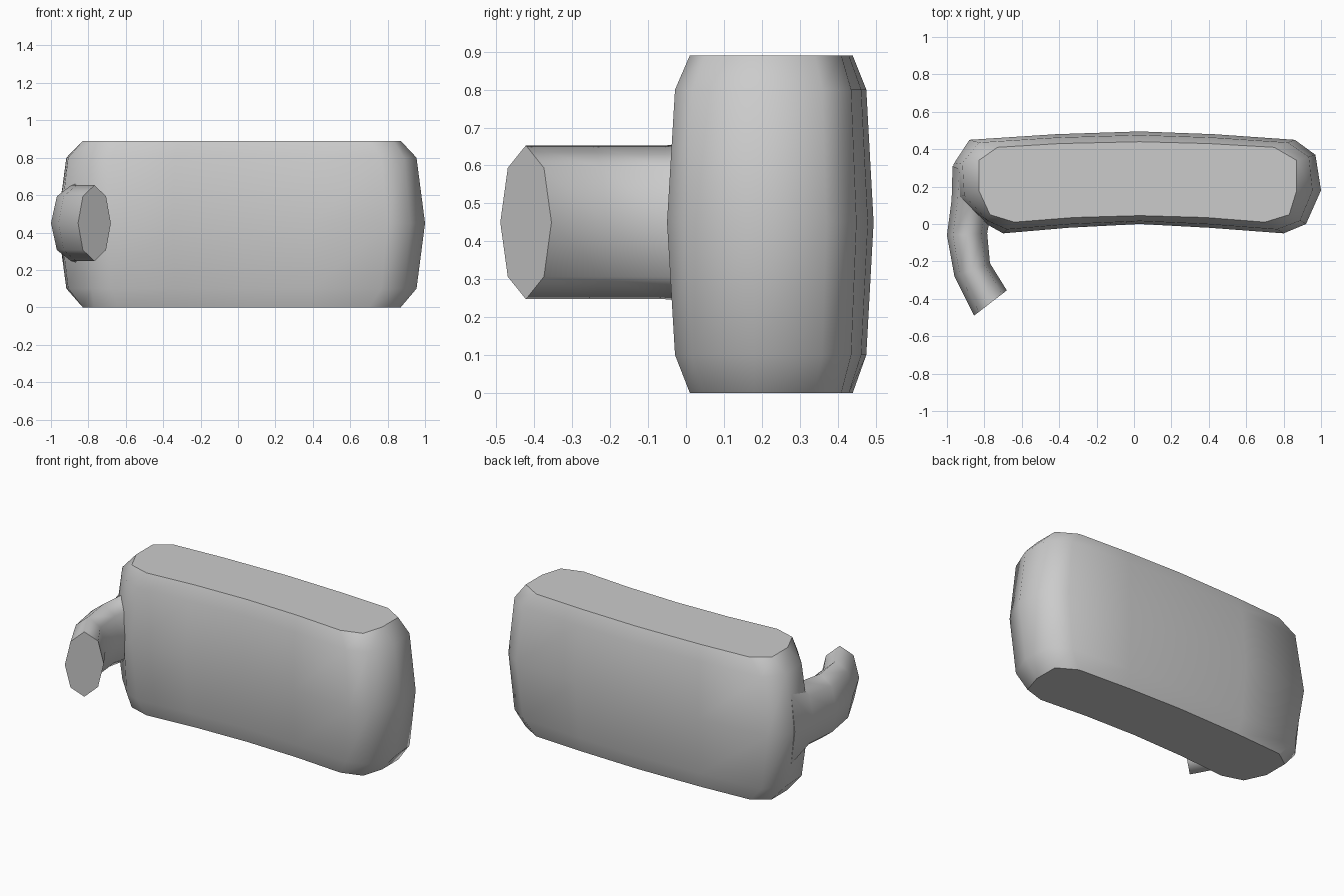
import bpy
import bmesh
from math import sin, cos, pi
from mathutils import Vector

default_cube = bpy.data.objects.get("Cube")
if default_cube:
    bpy.data.objects.remove(default_cube, do_unlink=True)

grey = bpy.data.materials.new("plain_grey")
grey.use_nodes = True
grey.diffuse_color = (0.6, 0.6, 0.6, 1)
grey.node_tree.nodes["Principled BSDF"].inputs["Base Color"].default_value = (0.6, 0.6, 0.6, 1)


def loft(name, rings):
    """Skin a list of equal rings with smooth sides and flat end caps."""
    bm = bmesh.new()
    loops = [[bm.verts.new(point) for point in ring] for ring in rings]
    count = len(loops[0])
    for lower, upper in zip(loops, loops[1:]):
        for i in range(count):
            j = (i + 1) % count
            face = bm.faces.new((lower[i], lower[j], upper[j], upper[i]))
            face.smooth = True
    bm.faces.new(loops[0])
    bm.faces.new(loops[-1])
    bmesh.ops.recalc_face_normals(bm, faces=bm.faces)
    mesh = bpy.data.meshes.new(name)
    bm.to_mesh(mesh)
    bm.free()
    mesh.materials.append(grey)
    part = bpy.data.objects.new(name, mesh)
    bpy.context.collection.objects.link(part)
    return part


# Mirror housing: curved plan outlines at the flat rims and at the wide middle
rim = [(-0.64, 0.01), (-0.32, 0.035), (0.03, 0.045), (0.38, 0.035),
       (0.70, 0.01), (0.83, 0.05), (0.87, 0.18), (0.87, 0.34),
       (0.75, 0.41), (0.40, 0.43), (0.03, 0.44), (-0.40, 0.43),
       (-0.73, 0.41), (-0.83, 0.34), (-0.83, 0.18), (-0.77, 0.05)]
belt = [(-0.70, -0.05), (-0.35, -0.02), (0.03, 0), (0.40, -0.02),
        (0.80, -0.05), (0.92, 0), (1.0, 0.18), (0.97, 0.37),
        (0.86, 0.45), (0.43, 0.48), (0.03, 0.495), (-0.42, 0.48),
        (-0.88, 0.45), (-0.965, 0.32), (-0.95, 0.14), (-0.79, 0)]


def housing_ring(height, swell):
    return [Vector((*a, height)).lerp(Vector((*b, height)), swell)
            for a, b in zip(rim, belt)]


loft("mirror_housing", [housing_ring(height, swell) for height, swell in
                        [(0, 0), (0.1, 0.65), (0.45, 1), (0.8, 0.65), (0.89, 0)]])


# Mounting arm: eight-sided oval swept along a bend, flaring into the housing
def arm_ring(outer, inner, half_height):
    outer, inner = Vector((*outer, 0.45)), Vector((*inner, 0.45))
    centre = (outer + inner) / 2
    rise = Vector((0, 0, half_height))
    return [centre + (outer - centre) * cos(k * pi / 4) + rise * sin(k * pi / 4)
            for k in range(8)]


loft("mounting_arm", [
    arm_ring((-0.855, -0.49), (-0.68, -0.355), 0.203),
    arm_ring((-0.96, -0.28), (-0.77, -0.21), 0.203),
    arm_ring((-1.0, -0.06), (-0.785, -0.05), 0.203),
    arm_ring((-0.975, 0.13), (-0.76, 0.09), 0.21),
    arm_ring((-0.97, 0.31), (-0.72, 0.2), 0.31)])
